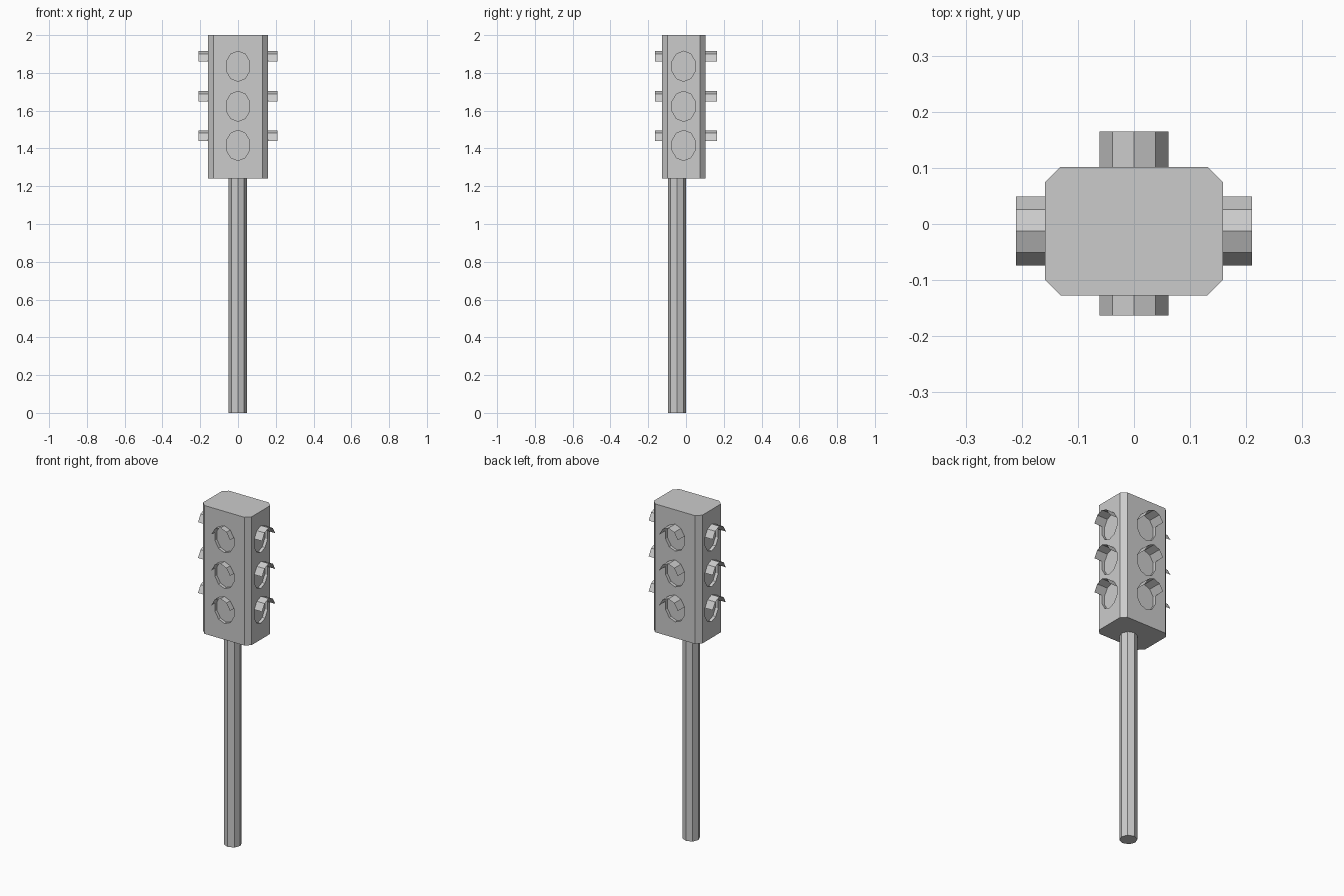
import bpy, bmesh
from math import sin, cos, radians
from mathutils import Vector

if "Cube" in bpy.data.objects:
    bpy.data.objects.remove(bpy.data.objects["Cube"])

CY = -0.0125                      # housing centre in y
HX, HY, CH = 0.159, 0.1145, 0.028  # half sizes and corner chamfer
Z0, Z1 = 1.24, 2.0
LAMPS = (1.416, 1.623, 1.835)
RECESS = 0.018
RW, RH = 0.065, 0.08              # lamp radii
# face normal, distance of face from centre, visor length
SIDES = ((Vector((0, -1, 0)), HY, 0.036), (Vector((0, 1, 0)), HY, 0.063),
         (Vector((1, 0, 0)), HX, 0.051), (Vector((-1, 0, 0)), HX, 0.051))


def finish(bm, name):
    bmesh.ops.recalc_face_normals(bm, faces=bm.faces[:])
    mesh = bpy.data.meshes.new(name)
    bm.to_mesh(mesh)
    bm.free()
    ob = bpy.data.objects.new(name, mesh)
    bpy.context.collection.objects.link(ob)
    return ob


def prism(bm, pts, offset):
    """Closed prism from a polygon swept by offset."""
    a = [bm.verts.new(p) for p in pts]
    b = [bm.verts.new(Vector(p) + offset) for p in pts]
    bm.faces.new(a)
    bm.faces.new(b)
    for i in range(len(a)):
        j = (i + 1) % len(a)
        bm.faces.new((a[i], a[j], b[j], b[i]))


def ring(n, dist, z, angles):
    """Points of the lamp ellipse on a side of the housing."""
    u = Vector((-n.y, n.x, 0))
    c = Vector((0, CY, z)) + n * dist
    return [c + u * RW * sin(radians(t)) + Vector((0, 0, RH * cos(radians(t))))
            for t in angles]


# Pole
bm = bmesh.new()
prism(bm, [(0.048 * cos(radians(45 * i)) - 0.001,
            0.048 * sin(radians(45 * i)) - 0.047, 0) for i in range(8)],
      Vector((0, 0, Z0)))
finish(bm, "pole")

# Housing with chamfered corners
bm = bmesh.new()
outline = [(HX, HY - CH), (HX - CH, HY), (-HX + CH, HY), (-HX, HY - CH),
           (-HX, -HY + CH), (-HX + CH, -HY), (HX - CH, -HY), (HX, -HY + CH)]
prism(bm, [(x, y + CY, Z0) for x, y in outline], Vector((0, 0, Z1 - Z0)))
housing = finish(bm, "signal_housing")

# Recessed lamps, cut from all four sides
bm = bmesh.new()
for n, d, _ in SIDES:
    for z in LAMPS:
        prism(bm, ring(n, d - RECESS, z, range(0, 360, 36)), n * 0.05)
cutter = finish(bm, "lamp_cutter")
cutter.hide_render = True
cutter.hide_set(True)
mod = housing.modifiers.new("lamp_recesses", 'BOOLEAN')
mod.operation = 'DIFFERENCE'
mod.solver = 'EXACT'
mod.object = cutter
bpy.context.view_layer.objects.active = housing
bpy.ops.object.modifier_apply(modifier=mod.name)
bpy.data.objects.remove(cutter)

# Visors: thin open hoods over the top of each lamp
bm = bmesh.new()
for n, d, length in SIDES:
    for z in LAMPS:
        pts = ring(n, d, z, range(-72, 73, 36))
        a = [bm.verts.new(p) for p in pts]
        b = [bm.verts.new(p + n * length) for p in pts]
        for i in range(4):
            bm.faces.new((a[i], a[i + 1], b[i + 1], b[i]))
finish(bm, "visors")
